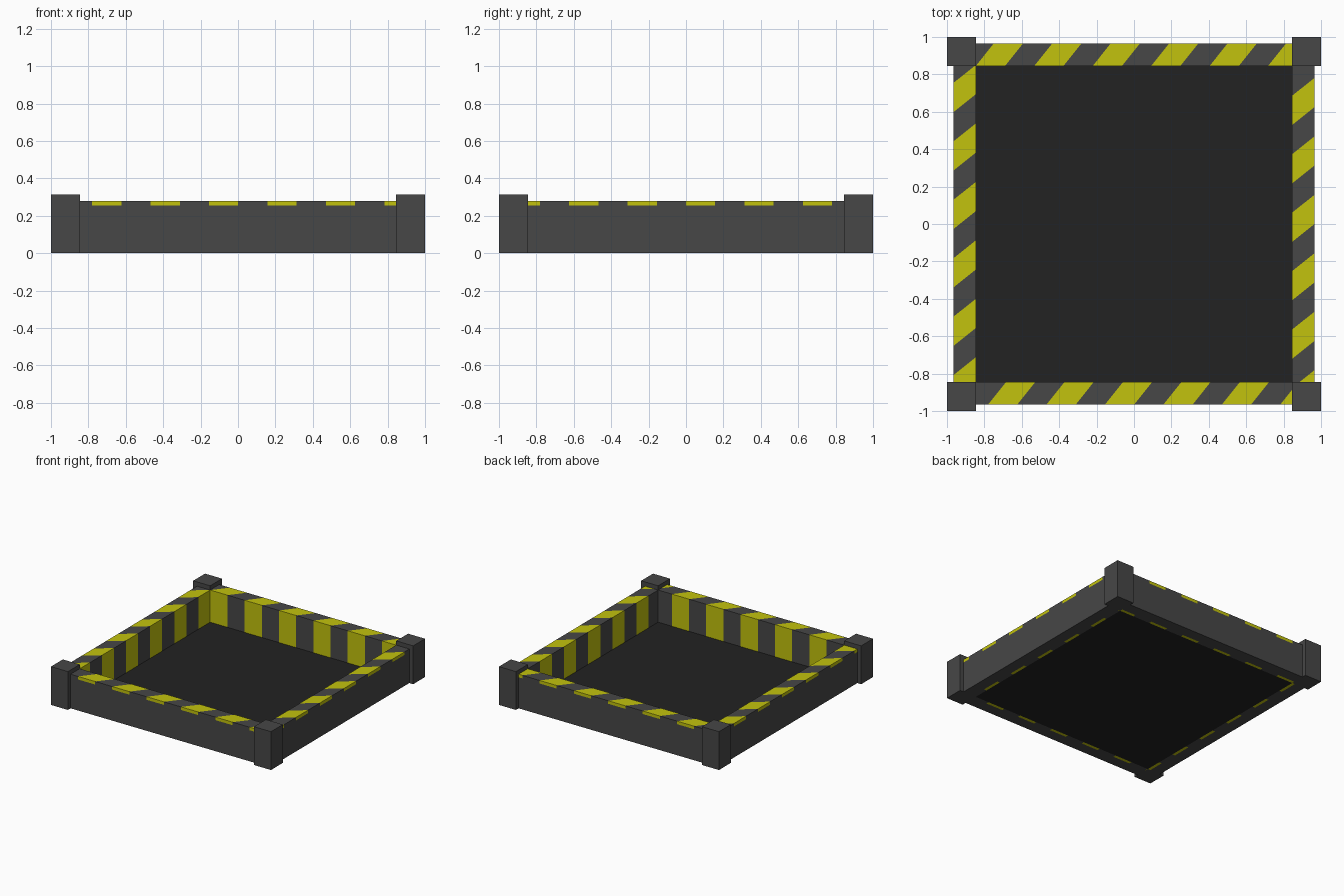
import bpy
import bmesh
import math
from mathutils import Vector

cube = bpy.data.objects.get("Cube")
if cube:
    bpy.data.objects.remove(cube, do_unlink=True)


def make_material(name, color):
    mat = bpy.data.materials.new(name)
    mat.use_nodes = True
    mat.diffuse_color = (*color, 1)
    bsdf = next(n for n in mat.node_tree.nodes if n.type == 'BSDF_PRINCIPLED')
    bsdf.inputs["Base Color"].default_value = (*color, 1)
    return mat


GREY = make_material("dark grey", (0.063, 0.063, 0.063))
YELLOW = make_material("hazard yellow", (0.54, 0.54, 0.004))
BLACK = make_material("near black", (0.0165, 0.0165, 0.0165))

INNER, OUTER = 0.846, 0.965     # wall faces, measured from the centre
WALL_H, POST_H = 0.28, 0.315
BAND = 0.025                    # stripe overlap on the outside and underside
PERIOD = 0.3125                 # one yellow plus one grey stripe
SLANT = 0.095                   # sideways run of a stripe across the wall top


def finish(name, bm, mats):
    mesh = bpy.data.meshes.new(name)
    bm.to_mesh(mesh)
    bm.free()
    for mat in mats:
        mesh.materials.append(mat)
    obj = bpy.data.objects.new(name, mesh)
    bpy.context.collection.objects.link(obj)
    return obj


def box(name, low, high, mat):
    low, high = Vector(low), Vector(high)
    bm = bmesh.new()
    bmesh.ops.create_cube(bm, size=1)
    bmesh.ops.scale(bm, vec=high - low, verts=bm.verts)
    bmesh.ops.translate(bm, vec=(low + high) / 2, verts=bm.verts)
    return finish(name, bm, [mat])


def striped_wall(name, place, along, start, slant):
    """Sweep the wall section along a run of stripes, then trim both ends."""
    # section points: distance from centre, height, sideways stripe shift
    section = [(OUTER, 0, 0), (OUTER, WALL_H - BAND, 0), (OUTER, WALL_H, 0),
               (INNER, WALL_H, slant), (INNER, 0, slant), (INNER + BAND, 0, slant)]
    striped = [False, True, True, True, True, False]
    first = start - PERIOD * math.ceil((start + 1.1) / PERIOD)
    bm = bmesh.new()
    rings = []
    for i in range(17):
        s = first + i * PERIOD / 2
        rings.append([bm.verts.new(place(s + shift, d, z)) for d, z, shift in section])
    for i, (a, b) in enumerate(zip(rings, rings[1:])):
        for j in range(6):
            k = (j + 1) % 6
            face = bm.faces.new((a[j], a[k], b[k], b[j]))
            face.material_index = int(striped[j] and i % 2 == 0)
    # trim flush with the corner posts and cap the ends
    for side in (-1, 1):
        bmesh.ops.bisect_plane(bm, geom=bm.verts[:] + bm.edges[:] + bm.faces[:],
                               plane_co=along * side * INNER, plane_no=along * side,
                               clear_outer=True)
    caps = bmesh.ops.holes_fill(bm, edges=[e for e in bm.edges if e.is_boundary], sides=0)
    for face in caps["faces"]:
        face.material_index = 0
    bmesh.ops.recalc_face_normals(bm, faces=bm.faces)
    return finish(name, bm, [GREY, YELLOW])


# Floor plate
box("floor", (-INNER, -INNER, 0), (INNER, INNER, 0.016), BLACK)

# Corner posts
for side, sx in (("left", 1), ("right", -1)):
    for end, sy in (("front", -1), ("back", 1)):
        xs, ys = sorted((sx * INNER, sx)), sorted((sy * INNER, sy))
        box(f"{end}_{side}_post", (xs[0], ys[0], 0), (xs[1], ys[1], POST_H), GREY)

# Hazard-striped walls
X, Y = Vector((1, 0, 0)), Vector((0, 1, 0))
striped_wall("front_wall", lambda s, d, z: (s, -d, z), X, -0.78, SLANT)
striped_wall("back_wall", lambda s, d, z: (s, d, z), X, -0.75, -SLANT)
striped_wall("left_wall", lambda s, d, z: (d, s, z), Y, 0.0, -SLANT)
striped_wall("right_wall", lambda s, d, z: (-d, s, z), Y, 0.286, SLANT)
